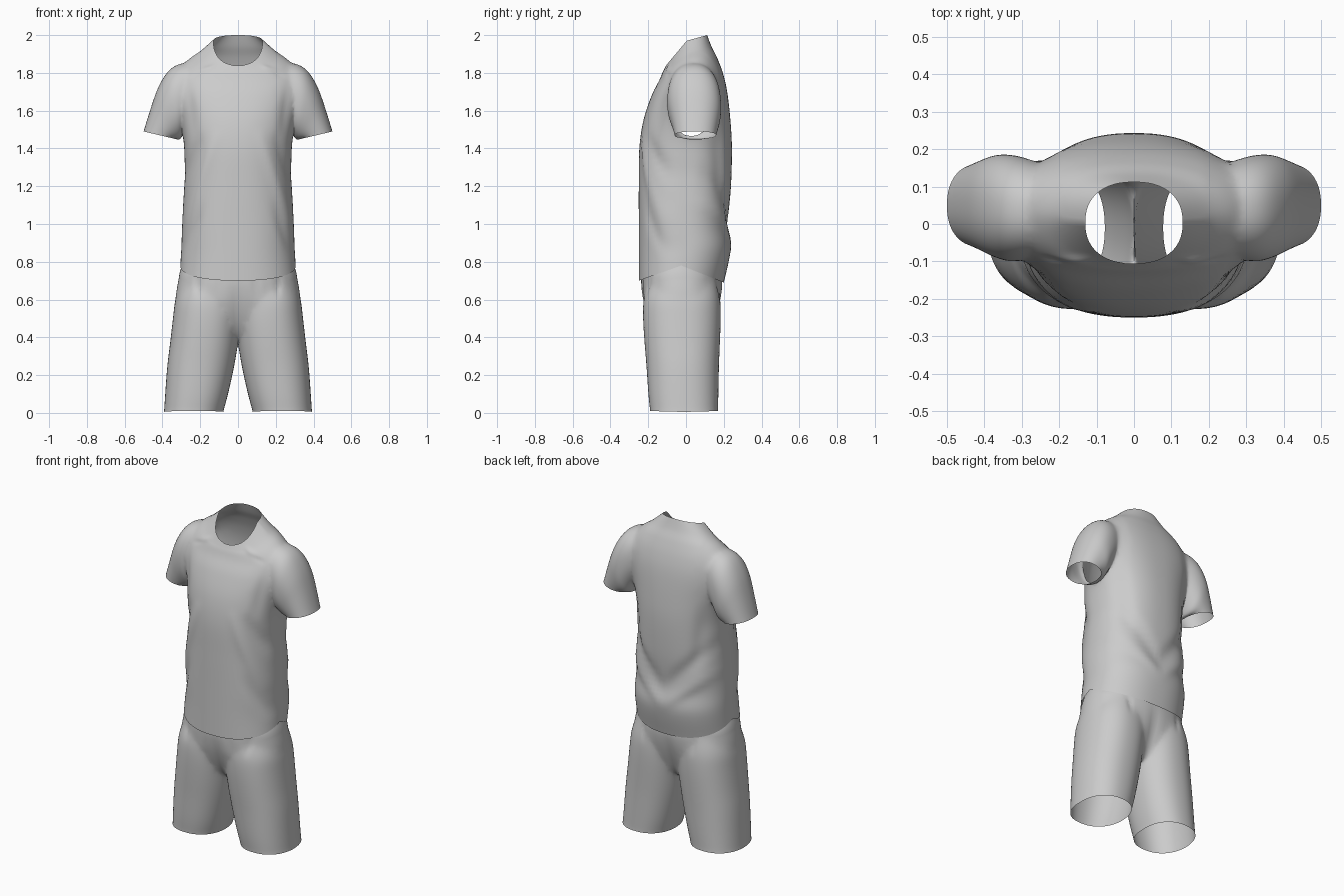
import bpy, bmesh, math
from mathutils import Vector

if "Cube" in bpy.data.objects:
    bpy.data.objects.remove(bpy.data.objects["Cube"], do_unlink=True)


def make_material(name, color):
    mat = bpy.data.materials.new(name)
    mat.use_nodes = True
    mat.diffuse_color = color
    mat.node_tree.nodes["Principled BSDF"].inputs["Base Color"].default_value = color
    return mat


cloth = make_material("light grey cloth", (0.6, 0.6, 0.6, 1))
opening = bpy.data.materials.new("temporary opening")   # marks caps to cut away
SIDES, STEPS = 96, 6


def ring(left, right, front, back, power):
    """Rounded section through four extreme points."""
    mid = (left + right) / 2
    pts = []
    for i in range(SIDES):
        t = 2 * math.pi * i / SIDES
        c, s = math.cos(t), math.sin(t)
        a = (left if c > 0 else right) - mid
        b = (back if s > 0 else front) - mid
        pts.append(mid + a * abs(c) ** power + b * abs(s) ** power)
    return pts


def spline(p0, p1, p2, p3, t):
    return 0.5 * (2 * p1 + (p2 - p0) * t + (2 * p0 - 5 * p1 + 4 * p2 - p3) * t * t
                  + (3 * p1 - p0 - 3 * p2 + p3) * t ** 3)


def loft(name, rows, open_start, open_end, power=0.9):
    """Closed tube through the sections; open ends get the temporary material."""
    sections = []
    for i in range(len(rows) - 1):
        near = [rows[max(0, min(len(rows) - 1, i + k))] for k in (-1, 0, 1, 2)]
        for j in range(STEPS):
            sections.append([spline(*q, j / STEPS) for q in zip(*near)])
    sections.append(rows[-1])
    bm = bmesh.new()
    loops = [[bm.verts.new(p) for p in ring(*s, power)] for s in sections]
    for lo, hi in zip(loops, loops[1:]):
        for i in range(SIDES):
            j = (i + 1) % SIDES
            bm.faces.new((lo[i], lo[j], hi[j], hi[i]))
    for loop, is_open in ((loops[0], open_start), (loops[-1], open_end)):
        hub = bm.verts.new(sum((v.co for v in loop), Vector()) / SIDES)
        for i in range(SIDES):
            f = bm.faces.new((loop[i], loop[(i + 1) % SIDES], hub))
            f.material_index = int(is_open)
    bmesh.ops.recalc_face_normals(bm, faces=bm.faces)
    mesh = bpy.data.meshes.new(name)
    bm.to_mesh(mesh)
    bm.free()
    mesh.materials.append(cloth)
    mesh.materials.append(opening)
    ob = bpy.data.objects.new(name, mesh)
    bpy.context.collection.objects.link(ob)
    return ob


def body_row(z_side, z_front, z_back, half, y_front, y_back, cx=0):
    ym = (y_front + y_back) / 2
    return [Vector(p) for p in ((cx + half, ym, z_side), (cx - half, ym, z_side),
                                (cx, y_front, z_front), (cx, y_back, z_back))]


def fold_offset(co, normal, folds):
    """Height of the cloth folds at a point; folds are mirrored in x."""
    total = 0
    p = Vector((abs(co.x), co.z))
    for facing, x1, z1, x2, z2, width, height in folds:
        a, d = Vector((x1, z1)), Vector((x2 - x1, z2 - z1))
        t = max(0, min(1, (p - a).dot(d) / d.length_squared))
        dist = (p - a - d * t).length
        side = max(0, min(1, normal.y * facing * 2 + 0.3))
        total += height * side * math.exp(-(dist / width) ** 2) * (0.3 + 0.7 * math.sin(math.pi * t))
    return total


def finish(base, extras, folds, rounds, soft):
    """Weld the parts, cut the openings, soften the joins and add folds."""
    for other in extras:
        mod = base.modifiers.new("union", "BOOLEAN")
        mod.operation, mod.solver, mod.object = "UNION", "EXACT", other
    graph = bpy.context.evaluated_depsgraph_get()
    mesh = bpy.data.meshes.new_from_object(base.evaluated_get(graph))
    base.modifiers.clear()
    base.data = mesh
    for other in extras:
        bpy.data.objects.remove(other, do_unlink=True)
    bm = bmesh.new()
    bm.from_mesh(mesh)
    bmesh.ops.delete(bm, geom=[f for f in bm.faces if f.material_index == 1], context="FACES")
    bmesh.ops.remove_doubles(bm, verts=bm.verts, dist=0.003)
    inner = [v for v in bm.verts if not v.is_boundary and soft(v.co)]
    for _ in range(rounds):
        bmesh.ops.smooth_vert(bm, verts=inner, factor=0.5, use_axis_x=True,
                              use_axis_y=True, use_axis_z=True)
    bm.normal_update()
    moves = [(v, v.normal * fold_offset(v.co, v.normal, folds)) for v in bm.verts]
    for v, move in moves:
        v.co += move
    bm.to_mesh(mesh)
    bm.free()
    mesh.materials.clear()
    mesh.materials.append(cloth)
    bpy.ops.object.select_all(action="DESELECT")
    base.select_set(True)
    bpy.context.view_layer.objects.active = base
    bpy.ops.object.shade_smooth_by_angle(angle=math.radians(60))


# Shirt body, from hem to collar
shirt = loft("shirt", [body_row(*r) for r in (
    (0.78, 0.70, 0.69, 0.305, -0.25, 0.20),
    (0.88, 0.84, 0.86, 0.300, -0.25, 0.235),
    (1.00, 1.00, 1.00, 0.295, -0.25, 0.222),
    (1.20, 1.20, 1.20, 0.285, -0.25, 0.238),
    (1.40, 1.40, 1.40, 0.285, -0.247, 0.243),
    (1.55, 1.55, 1.55, 0.305, -0.225, 0.235),
    (1.70, 1.68, 1.70, 0.335, -0.182, 0.218),
    (1.80, 1.76, 1.80, 0.320, -0.142, 0.195),
    (1.865, 1.80, 1.88, 0.270, -0.125, 0.165),
    (1.91, 1.82, 1.94, 0.200, -0.115, 0.135),
    (1.97, 1.84, 2.00, 0.130, -0.105, 0.112))], True, True, 0.86)


# Sleeves, from inside the shoulder to the cuff
def sleeve_row(side, xt, zt, xb, zb, yf, yb):
    xm, ym, zm = (xt + xb) / 2, (yf + yb) / 2, (zt + zb) / 2
    return [Vector(p) for p in ((side * xt, ym, zt), (side * xb, ym, zb),
                                (side * xm, yf, zm), (side * xm, yb, zm))]


sleeves = [loft("sleeve", [sleeve_row(side, *r) for r in (
    (0.22, 1.85, 0.22, 1.58, -0.08, 0.15),
    (0.30, 1.85, 0.27, 1.51, -0.095, 0.175),
    (0.365, 1.815, 0.295, 1.465, -0.10, 0.185),
    (0.42, 1.73, 0.305, 1.45, -0.09, 0.185),
    (0.46, 1.62, 0.315, 1.445, -0.075, 0.175),
    (0.50, 1.49, 0.33, 1.45, -0.06, 0.16))], False, True) for side in (1, -1)]

# Folds: facing, start x z, end x z, width, height
shirt_folds = (
    (-1, 0.12, 1.46, 0.27, 1.02, 0.025, 0.010),
    (-1, 0.20, 1.45, 0.29, 1.22, 0.025, -0.012),
    (-1, 0.20, 1.08, 0.28, 0.86, 0.025, -0.010),
    (-1, 0.26, 1.72, 0.24, 1.48, 0.025, -0.008),
    (-1, 0.12, 1.84, 0.21, 1.80, 0.012, 0.006),
    (-1, 0.16, 1.82, 0.24, 1.78, 0.010, -0.005),
    (1, 0.28, 1.28, 0.00, 0.98, 0.035, -0.014),
    (1, 0.29, 1.12, 0.00, 0.88, 0.030, 0.010),
    (1, 0.24, 1.50, 0.20, 1.15, 0.035, -0.010))
finish(shirt, sleeves, shirt_folds, 8, lambda co: abs(co.x) > 0.2 and co.z > 1.38)

# Shorts: waist and seat, then two legs
shorts = loft("shorts", [body_row(*r) for r in (
    (0.80, 0.74, 0.74, 0.292, -0.238, 0.188),
    (0.70, 0.68, 0.68, 0.318, -0.24, 0.195),
    (0.58, 0.58, 0.58, 0.325, -0.225, 0.18),
    (0.47, 0.47, 0.47, 0.24, -0.18, 0.14),
    (0.37, 0.37, 0.37, 0.06, -0.10, 0.08))], True, False, 0.86)
legs = [loft("leg", [body_row(*r[:6], cx=side * r[6]) for r in (
    (0.005, 0.01, 0.01, 0.157, -0.19, 0.17, 0.235),
    (0.10, 0.10, 0.10, 0.167, -0.20, 0.172, 0.219),
    (0.25, 0.25, 0.25, 0.178, -0.21, 0.175, 0.197),
    (0.37, 0.37, 0.37, 0.180, -0.22, 0.18, 0.180),
    (0.50, 0.50, 0.50, 0.180, -0.228, 0.185, 0.165),
    (0.60, 0.60, 0.60, 0.175, -0.225, 0.182, 0.157),
    (0.69, 0.69, 0.69, 0.150, -0.20, 0.165, 0.148))], True, False, 0.88) for side in (1, -1)]
shorts_folds = (
    (-1, 0.00, 0.68, 0.00, 0.42, 0.03, -0.010),
    (-1, 0.10, 0.74, 0.09, 0.62, 0.012, -0.006),
    (-1, 0.22, 0.74, 0.21, 0.62, 0.014, -0.006),
    (1, 0.00, 0.68, 0.00, 0.42, 0.03, -0.010),
    (1, 0.18, 0.72, 0.17, 0.60, 0.014, -0.006))
finish(shorts, legs, shorts_folds, 10, lambda co: co.z < 0.72)

bpy.data.materials.remove(opening)
